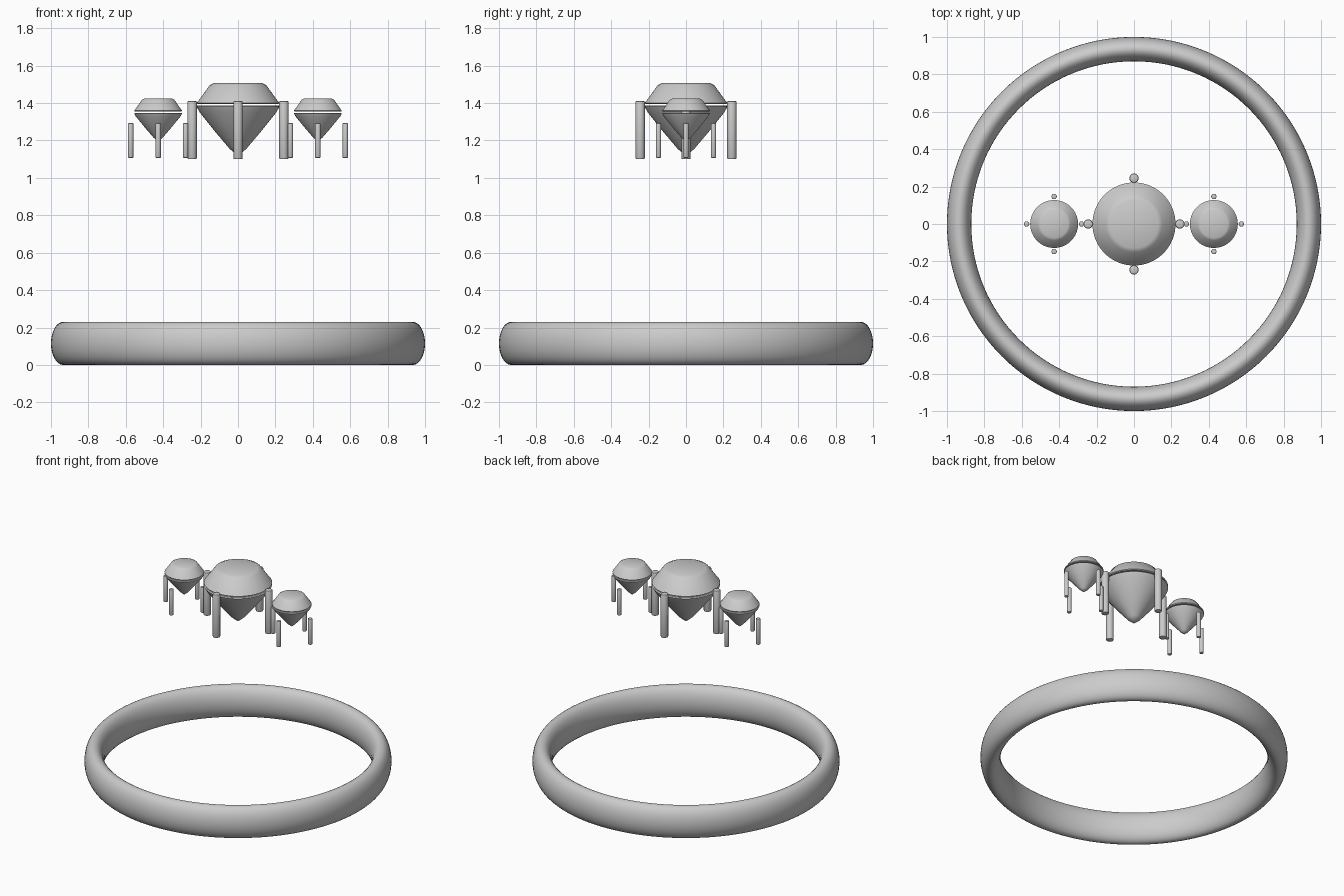
import bpy, bmesh
from math import pi, cos, sin

if "Cube" in bpy.data.objects:
    bpy.data.objects.remove(bpy.data.objects["Cube"])


def lathe(name, profile, loc=(0, 0, 0), steps=64, angle=35):
    """Spin an (r, z) profile around z; r = 0 points become poles."""
    bm = bmesh.new()
    rows = []
    for r, z in profile:
        if r < 1e-6:
            rows.append([bm.verts.new((0, 0, z))] * steps)
        else:
            rows.append([bm.verts.new((r * cos(2 * pi * i / steps), r * sin(2 * pi * i / steps), z))
                         for i in range(steps)])
    for a, b in zip(rows, rows[1:]):
        for i in range(steps):
            j = (i + 1) % steps
            bm.faces.new(list(dict.fromkeys((a[i], a[j], b[j], b[i]))))
    bmesh.ops.remove_doubles(bm, verts=bm.verts, dist=1e-6)
    bmesh.ops.recalc_face_normals(bm, faces=bm.faces)
    me = bpy.data.meshes.new(name)
    bm.to_mesh(me)
    bm.free()
    ob = bpy.data.objects.new(name, me)
    ob.location = loc
    bpy.context.collection.objects.link(ob)
    bpy.ops.object.select_all(action='DESELECT')
    ob.select_set(True)
    bpy.context.view_layer.objects.active = ob
    bpy.ops.object.shade_smooth_by_angle(angle=angle * pi / 180)
    return ob


def gem(name, x, r, top, girdle, tip):
    # Crown with softened table edge, over a slightly convex pavilion
    h = top - girdle
    lathe(name + "_crown", [(0, top), (.58 * r, top), (.68 * r, top - .1 * h), (.95 * r, girdle + .12 * h),
                            (r, girdle), (.97 * r, girdle - .005), (0, girdle - .005)], (x, 0, 0))
    g, d = girdle - .012, girdle - .012 - tip
    lathe(name + "_pavilion", [(0, g), (.97 * r, g), (r, g - .02 * d), (.93 * r, g - .13 * d),
                               (.55 * r, g - .52 * d), (.2 * r, g - .86 * d), (0, tip)], (x, 0, 0))


def prongs(name, x, dist, r, z0, z1):
    # Four rounded pins around a gem
    b = .3 * r
    prof = [(0, z0), (r - b, z0), (r - .3 * b, z0 + .3 * b), (r, z0 + b),
            (r, z1 - b), (r - .3 * b, z1 - .3 * b), (r - b, z1), (0, z1)]
    for k in range(4):
        a = k * pi / 2
        lathe(f"{name}_prong_{k + 1}", prof, (x + dist * cos(a), dist * sin(a), 0), steps=20)


# Band with an elliptical cross-section
n = 32
lathe("ring_band", [(.935 + .065 * cos(2 * pi * i / n), .115 + .115 * sin(2 * pi * i / n))
                    for i in range(n + 1)], steps=128, angle=60)

# Centre stone and its setting
gem("centre_stone", 0, .222, 1.507, 1.4, 1.117)
prongs("centre", 0, .245, .025, 1.1, 1.412)

# Side stones
for side, x in (("left", -.427), ("right", .427)):
    gem(side + "_stone", x, .128, 1.424, 1.36, 1.195)
    prongs(side, x, .147, .0145, 1.107, 1.293)
